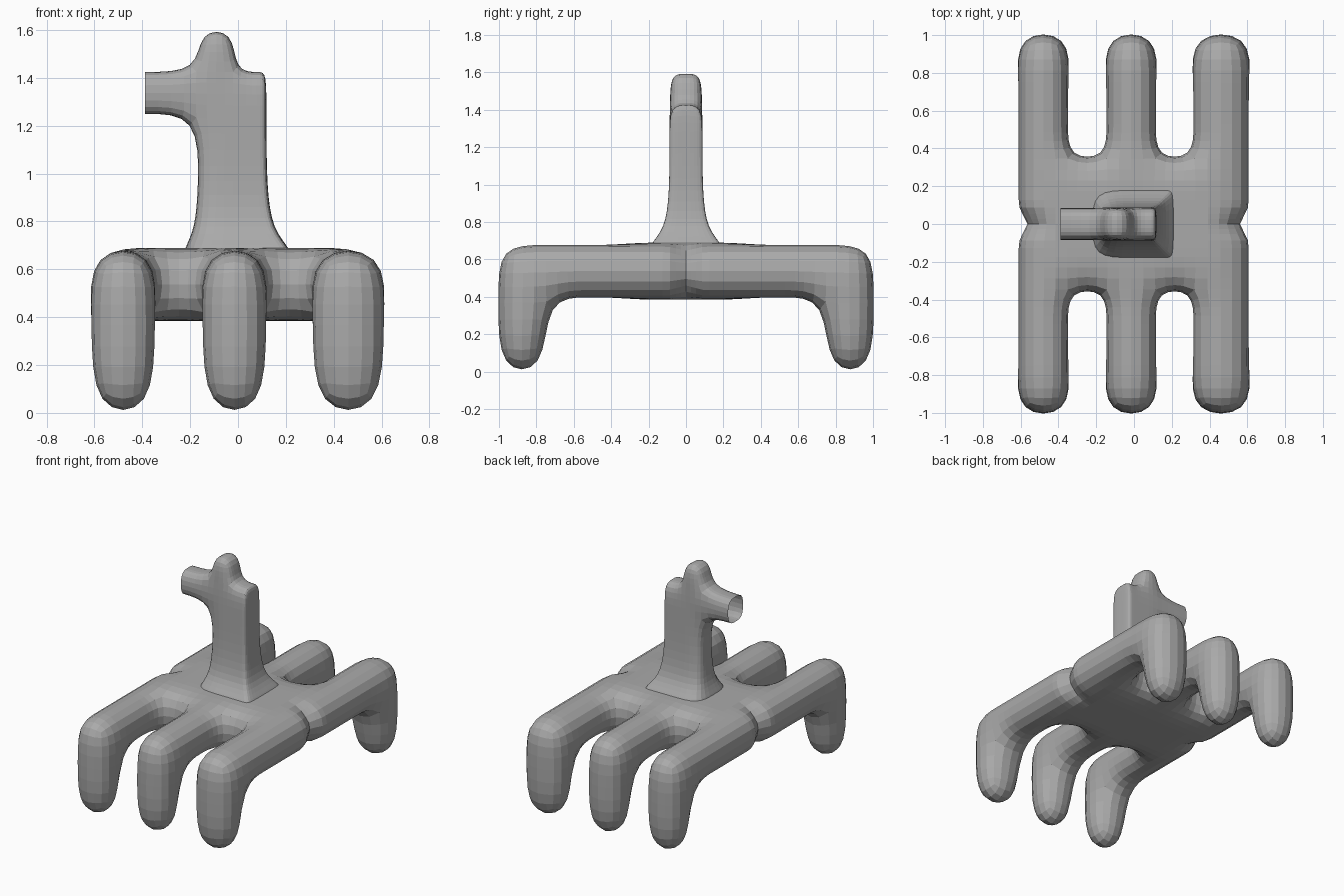
import bpy, bmesh

if "Cube" in bpy.data.objects:
    bpy.data.objects.remove(bpy.data.objects["Cube"])

grey = bpy.data.materials.new("plain grey")
grey.diffuse_color = (0.4, 0.4, 0.4, 1)
grey.use_nodes = True
grey.node_tree.nodes["Principled BSDF"].inputs["Base Color"].default_value = grey.diffuse_color


def block_cage(name, xs, ys, zs, filled, skip=lambda c: False, shape=lambda v: None):
    """Skin the filled cells of a grid with quads, then subdivide smoothly."""
    bm, verts = bmesh.new(), {}

    def vert(i):
        if i not in verts:
            verts[i] = bm.verts.new((xs[i[0]], ys[i[1]], zs[i[2]]))
        return verts[i]

    for cell in filled:
        for axis in range(3):
            for side in (0, 1):
                near = list(cell)
                near[axis] += 2 * side - 1
                if tuple(near) in filled:
                    continue
                a, b = (axis + 1) % 3, (axis + 2) % 3
                quad = []
                for da, db in ((0, 0), (1, 0), (1, 1), (0, 1)):
                    i = list(cell)
                    i[axis] += side
                    i[a] += da
                    i[b] += db
                    quad.append(vert(tuple(i)))
                bm.faces.new(quad if side else quad[::-1])
    holes = [f for f in bm.faces if skip(f.calc_center_median())]
    bmesh.ops.delete(bm, geom=holes, context='FACES')
    for v in bm.verts:
        shape(v)
    mesh = bpy.data.meshes.new(name)
    bm.to_mesh(mesh)
    bm.free()
    mesh.materials.append(grey)
    obj = bpy.data.objects.new(name, mesh)
    bpy.context.collection.objects.link(obj)
    bpy.context.view_layer.objects.active = obj
    mod = obj.modifiers.new("smooth", 'SUBSURF')
    mod.levels = mod.render_levels = 2
    bpy.ops.object.modifier_apply(modifier=mod.name)
    return obj


# Body slab with six legs: columns 0, 2, 4 carry legs, the middle rows are solid
xs = [-0.622, -0.338, -0.157, 0.127, 0.302, 0.62]
half = [0.1, 0.36, 0.52, 0.74, 1.015]
ys = [-y for y in reversed(half)] + [0] + half
zs = [-0.02, 0.385, 0.69]
cells = set()
for j in range(10):
    for i in range(5):
        if i % 2 == 0 or 3 <= j <= 6:
            cells.add((i, j, 1))
        if i % 2 == 0 and j in (0, 9):
            cells.add((i, j, 0))
body = block_cage("body_and_legs", xs, ys, zs, cells)

# Notch where the front and back halves meet on each flank
for v in body.data.vertices:
    t = max(0, 1 - abs(v.co.y) / 0.095)
    over = abs(v.co.x) - 0.42
    if t > 0 and over > 0:
        v.co.x *= 1 - 0.075 * t * min(1, over / 0.15)
        v.co.z += (0.537 - v.co.z) * 0.25 * t * min(1, over / 0.15)

# Neck with flared foot, head with open snout, and a single horn
nx = [-0.388, -0.165, -0.015, 0.09, 0.119]
ny = [-0.088, 0, 0.088]
nz = [0.6, 0.68, 0.76, 0.95, 1.25, 1.425, 1.6]
cells = set()
for j in (0, 1):
    for k in range(5):
        cells |= {(i, j, k) for i in (1, 2, 3)}
    cells |= {(0, j, 4), (1, j, 5)}


def flare(v):
    d = 0.11 if v.co.z < 0.7 else 0.025 if v.co.z < 0.8 else 0
    if v.co.x < -0.1:
        v.co.x -= d * 0.6
    elif v.co.x > 0.05:
        v.co.x += d
    v.co.y += d * (v.co.y > 0.01) - d * (v.co.y < -0.01)


block_cage("neck_and_head", nx, ny, nz, cells,
           skip=lambda c: c.z < 0.61 or c.x < -0.38, shape=flare)
